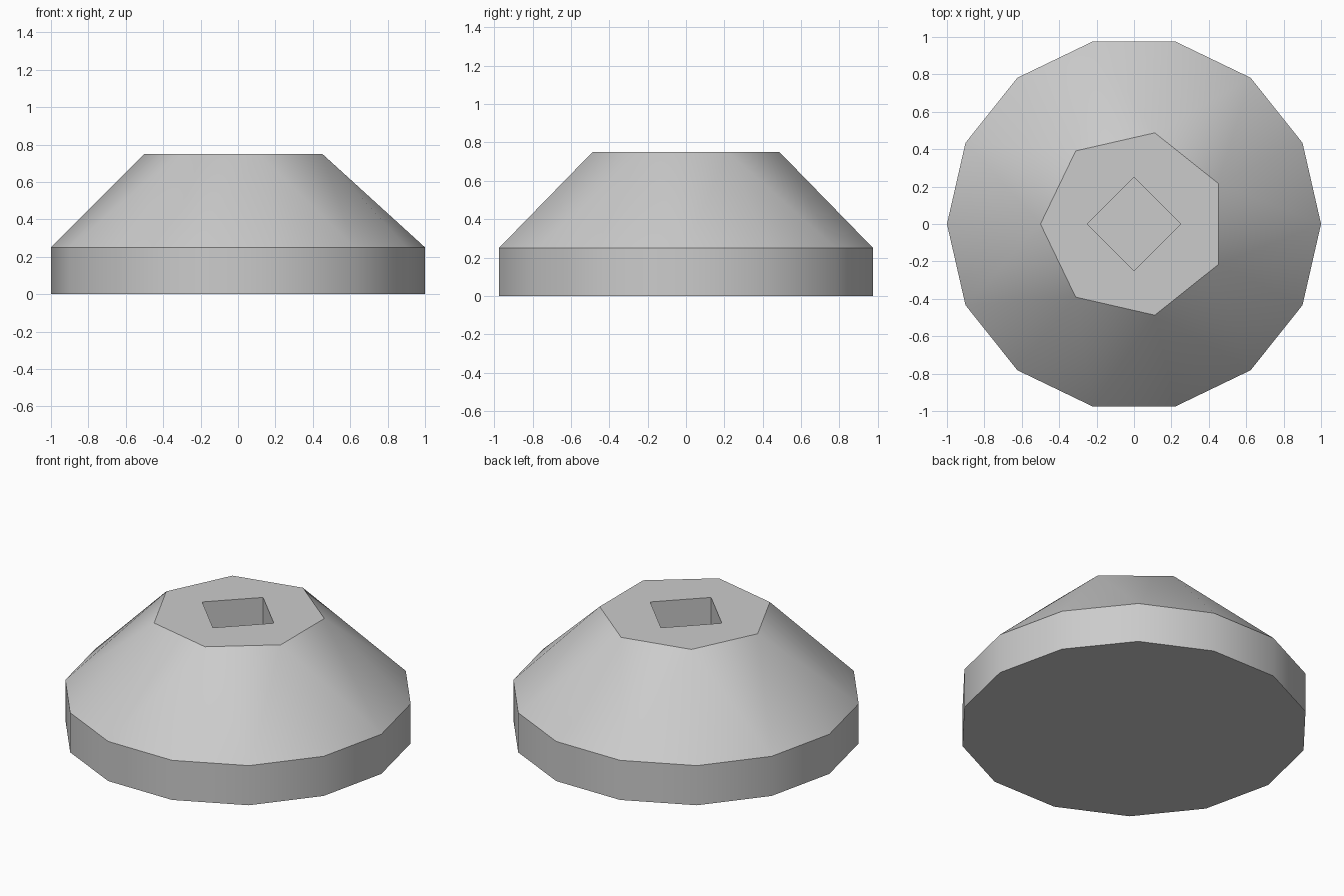
import bpy
import bmesh
from math import cos, sin, pi, radians

cube = bpy.data.objects.get("Cube")
if cube:
    bpy.data.objects.remove(cube, do_unlink=True)

grey = bpy.data.materials.new("light_grey")
grey.use_nodes = True
colour = (0.6, 0.6, 0.6, 1)
grey.diffuse_color = colour
grey.node_tree.nodes["Principled BSDF"].inputs["Base Color"].default_value = colour

bm = bmesh.new()


def ring(sides, radius, z, start=0.0):
    """Regular polygon of vertices at height z."""
    return [bm.verts.new((radius * cos(start + 2 * pi * i / sides),
                          radius * sin(start + 2 * pi * i / sides), z))
            for i in range(sides)]


def wall(low, high):
    """Quads between two rings with the same number of sides."""
    n = len(low)
    for i in range(n):
        j = (i + 1) % n
        bm.faces.new((low[i], low[j], high[j], high[i]))


# Straight fourteen-sided foot
bottom = ring(14, 1, 0)
rim = ring(14, 1, 0.25)
bm.faces.new(bottom[::-1])
wall(bottom, rim)

# Sloping shoulder from fourteen sides to seven
top = ring(7, 0.5, 0.75, pi / 7)
for i in range(7):
    a, b, c = rim[2 * i], rim[2 * i + 1], rim[(2 * i + 2) % 14]
    bm.faces.new((a, b, top[i]))
    bm.faces.new((b, c, top[i]))
    bm.faces.new((c, top[(i + 1) % 7], top[i]))

# Square socket sunk into the top
mouth = ring(4, 0.25, 0.75)
floor = ring(4, 0.25, 0.25)
wall(mouth[::-1], floor[::-1])
bm.faces.new(floor)

# Flat top around the socket
loops = [bm.edges.get((r[i], r[(i + 1) % len(r)]))
         for r in (top, mouth) for i in range(len(r))]
bmesh.ops.triangle_fill(bm, edges=loops, use_beauty=True, normal=(0, 0, 1))
bmesh.ops.recalc_face_normals(bm, faces=bm.faces)

mesh = bpy.data.meshes.new("socketed_base")
bm.to_mesh(mesh)
bm.free()
mesh.materials.append(grey)
base = bpy.data.objects.new("socketed_base", mesh)
bpy.context.collection.objects.link(base)

bpy.ops.object.select_all(action="DESELECT")
base.select_set(True)
bpy.context.view_layer.objects.active = base
bpy.ops.object.shade_smooth_by_angle(angle=radians(30))
